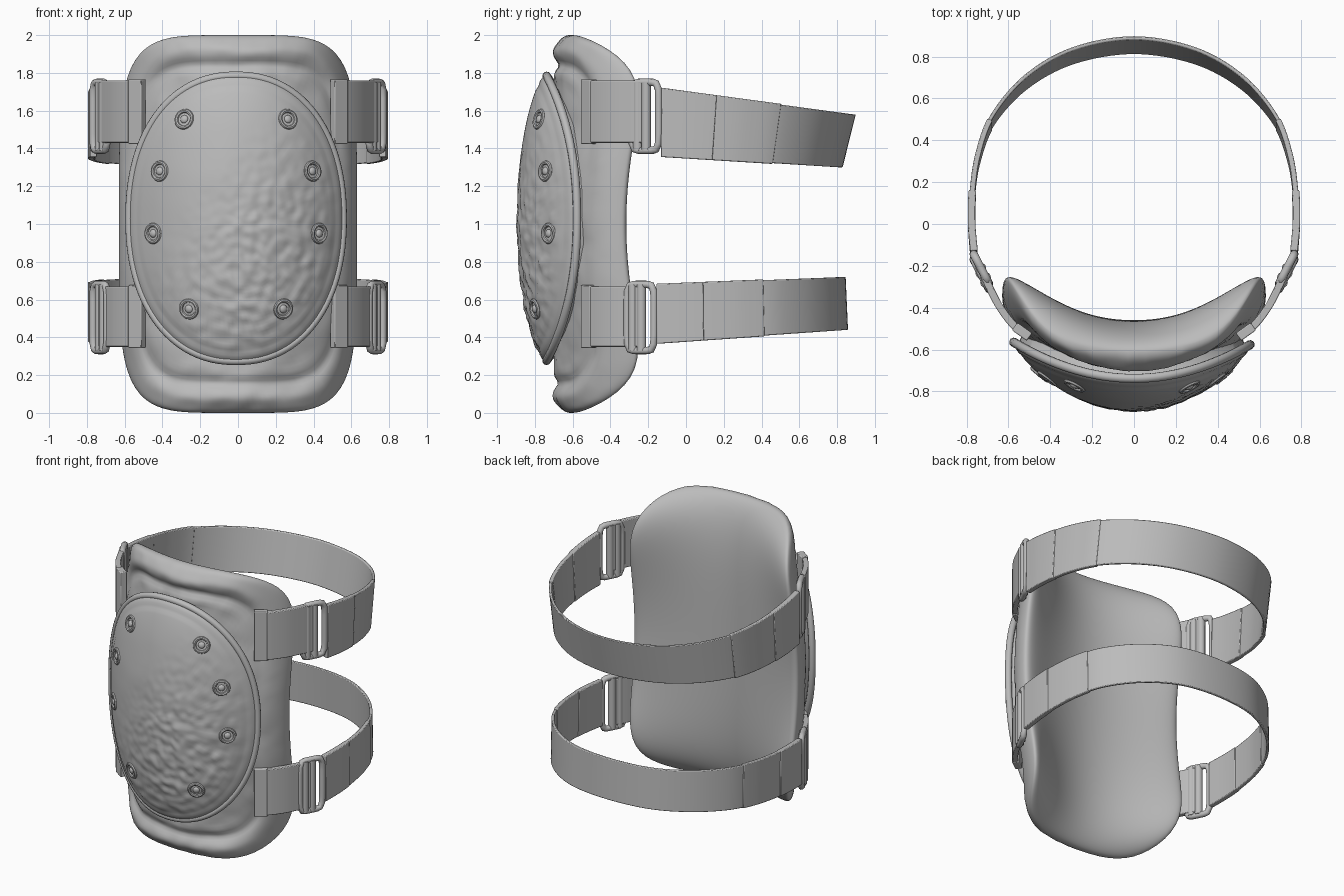
import bpy, bmesh, math
from mathutils import Vector, noise

old = bpy.data.objects.get("Cube")
if old:
    bpy.data.objects.remove(old, do_unlink=True)

grey = bpy.data.materials.new("plain_grey")
grey.use_nodes = True
grey.diffuse_color = (0.5, 0.5, 0.5, 1)
grey.node_tree.nodes["Principled BSDF"].inputs["Base Color"].default_value = (0.5, 0.5, 0.5, 1)


def finish(obj, angle=40):
    obj.data.materials.clear()
    obj.data.materials.append(grey)
    bpy.ops.object.select_all(action='DESELECT')
    obj.select_set(True)
    bpy.context.view_layer.objects.active = obj
    bpy.ops.object.shade_smooth_by_angle(angle=math.radians(angle))
    return obj


def from_bmesh(name, bm, angle=40):
    bmesh.ops.recalc_face_normals(bm, faces=bm.faces)
    mesh = bpy.data.meshes.new(name)
    bm.to_mesh(mesh)
    bm.free()
    obj = bpy.data.objects.new(name, mesh)
    bpy.context.collection.objects.link(obj)
    return finish(obj, angle)


def polar_surface(name, rings, segments, point):
    """Join rings of points around a centre; a ring of radius 0 is one pole."""
    bm = bmesh.new()
    loops = []
    for ring in rings:
        count = 1 if ring[0] < 1e-6 else segments
        loops.append([bm.verts.new(point(ring, 2 * math.pi * i / segments)) for i in range(count)])
    for a, b in zip(loops, loops[1:]):
        for i in range(segments):
            j = (i + 1) % segments
            quad = [a[i % len(a)], a[j % len(a)], b[j % len(b)], b[i % len(b)]]
            bm.faces.new(list(dict.fromkeys(quad)))
    return from_bmesh(name, bm, 60)


def super_round(angle, n):
    c, s = math.cos(angle), math.sin(angle)
    k = (abs(c) ** n + abs(s) ** n) ** (-1 / n)
    return c * k, s * k


def bump(d, width):
    return math.exp(-(d / width) ** 2)


def rough(x, z, scale):
    return noise.noise(Vector((x * scale, 3.7, z * scale)))


# Cushion: curved pad, ends swept forward, rolls at top and bottom
def pad_point(ring, angle):
    r, side = ring
    cu, cv = super_round(angle, 4.8)
    u, v = r * cu, r * cv
    middle = -0.58 - 0.03 * v ** 6 + u * u * (0.235 + 0.24 * v * v - 0.3 * v ** 8)
    x, z = 0.63 * u, 1 + v
    if side < 0:
        y = middle - (0.12 + 0.03 * u * u) * math.sqrt(max(0, 1 - r ** 9))
        y += v * v * (0.035 * bump(r - 0.84, 0.03) - 0.02 * bump(r - 0.92, 0.04))
        y += 0.018 * rough(x, z, 6) * min(1, 4 * (1 - r)) + 0.007 * rough(x, z, 17) * r
    else:
        y = middle + 0.12 * math.sqrt(max(0, 1 - r ** 4))
    return x, y, z


steps = 90
pad_rings = []
for i in range(steps + 1):
    t = 2 * i / steps
    pad_rings.append((abs(math.sin(t * math.pi / 2)), -1 if t <= 1 else 1))
polar_surface("cushion_pad", pad_rings, 144, pad_point)


# Hard front cap: dome on a saddle-shaped rim, with worn lower right
def cap_y(x, r):
    return -0.75 + 0.17 * (x / 0.57) ** 2 - 0.145 * max(0, 1 - r * r) ** 0.7


def cap_point(ring, angle):
    r, back = ring
    cu, cv = super_round(angle, 2.2)
    x, z = -0.01 + 0.565 * r * cu, 1.03 + 0.755 * r * cv
    y = cap_y(x, r) + back
    if not back:
        wear = max(0, min(1, 0.5 + 1.1 * x - 0.9 * (z - 0.9))) * min(1, 6 * (1 - r))
        y += 0.006 * rough(x, z, 6) * (1 - r) + 0.016 * wear * rough(x, z, 22)
        y += 0.008 * bump(r - 0.93, 0.012)
    return x, y, z


cap_rings = [(i / 50, 0) for i in range(51)] + [(0.96, 0.04), (0.92, 0.13)]
polar_surface("knee_cap", cap_rings, 144, cap_point)


def tube(name, points, radius, cyclic=False):
    data = bpy.data.curves.new(name, 'CURVE')
    data.dimensions = '3D'
    data.bevel_depth = radius
    data.bevel_resolution = 3
    data.use_fill_caps = True
    spline = data.splines.new('POLY')
    spline.points.add(len(points) - 1)
    for p, co in zip(spline.points, points):
        p.co = (*co, 1)
    spline.use_cyclic_u = cyclic
    obj = bpy.data.objects.new(name, data)
    bpy.context.collection.objects.link(obj)
    bpy.ops.object.select_all(action='DESELECT')
    obj.select_set(True)
    bpy.context.view_layer.objects.active = obj
    bpy.ops.object.convert(target='MESH')
    return finish(bpy.context.object, 50)


rim = [cap_point((1, 0.012), 2 * math.pi * i / 120) for i in range(120)]
tube("cap_rim", rim, 0.022, True)


# Rivets: raised rings with a button in the middle
def on_cap(x, z):
    r = ((abs(x + 0.01) / 0.565) ** 2.2 + (abs(z - 1.03) / 0.755) ** 2.2) ** (1 / 2.2)
    return Vector((x, cap_y(x, r), z))


for rx, rz in ((0.275, 1.555), (0.405, 1.28), (0.44, 0.95), (0.25, 0.55)):
    for x in (-rx - 0.01, rx - 0.01):
        spot = on_cap(x, rz)
        normal = (on_cap(x + 0.02, rz) - spot).cross(on_cap(x, rz + 0.02) - spot)
        turn = normal.to_track_quat('Z', 'Y').to_euler()
        bpy.ops.mesh.primitive_torus_add(location=spot, rotation=turn, major_radius=0.045,
                                         minor_radius=0.011, major_segments=28, minor_segments=8)
        bpy.context.object.name = "rivet_ring"
        finish(bpy.context.object)
        bpy.ops.mesh.primitive_uv_sphere_add(location=spot, rotation=turn, radius=0.022,
                                             segments=16, ring_count=8)
        bpy.context.object.scale.z = 0.6
        bpy.context.object.name = "rivet_button"
        finish(bpy.context.object)


# Straps: flat bands swept along a plan path
def smooth_path(pts, per=8):
    pts = [Vector(p) for p in pts]
    ext = [2 * pts[0] - pts[1]] + pts + [2 * pts[-1] - pts[-2]]
    out = []
    for a, b, c, d in zip(ext, ext[1:], ext[2:], ext[3:]):
        for i in range(per):
            t = i / per
            out.append(0.5 * (2 * b + (c - a) * t + (2 * a - 5 * b + 4 * c - d) * t * t
                              + (3 * b - a - 3 * c + d) * t ** 3))
    return out + [pts[-1]]


def band(name, path, edges, thick, tilt=0):
    """edges(y) gives bottom and top height; tilt leans the top edge back."""
    bm = bmesh.new()
    rows = []
    for i, p in enumerate(path):
        d = path[min(i + 1, len(path) - 1)] - path[max(i - 1, 0)]
        n = Vector((d.y, -d.x)).normalized() * thick / 2
        low, high = edges(p.y)
        lean = tilt * (p.y + 0.2)
        rows.append([bm.verts.new((p.x + s * n.x, p.y + s * n.y + k * lean, z))
                     for s, z, k in ((-1, low, -1), (1, low, -1), (1, high, 1), (-1, high, 1))])
    for a, b in zip(rows, rows[1:]):
        for i in range(4):
            j = (i + 1) % 4
            bm.faces.new((a[i], a[j], b[j], b[i]))
    bm.faces.new(rows[0])
    bm.faces.new(rows[-1])
    obj = from_bmesh(name, bm)
    mod = obj.modifiers.new("soft_edge", 'BEVEL')
    mod.width, mod.segments = 0.005, 2


def strap_set(name, start, end, tab, buckle, tilt, shift):
    def edges(y):
        t = max(0, min(1, y + 0.15))
        return tuple(a + (b - a) * t for a, b in zip(start, end))

    half = [(0.765, -0.13 + shift), (0.776, 0), (0.772, 0.15), (0.745, 0.32), (0.675, 0.5),
            (0.515, 0.68), (0.29, 0.805)]
    loop = half + [(0, 0.855 + shift / 2)] + [(-x, y) for x, y in reversed(half)]
    path = smooth_path(loop)
    band(name + "_strap", path, edges, 0.018, tilt)
    low, high = buckle
    zc, hh = (low + high) / 2, (high - low) / 2 - 0.02
    mid = Vector((0.73, -0.215 + shift))
    run = Vector((0.46, 0.89)).normalized()
    for side in (1, -1):
        label = name + ("_left" if side > 0 else "_right")

        def flip(pts):
            return [Vector((side * p[0], p[1])) for p in pts]

        def place(s, z):
            p = mid + run * s
            return side * p.x, p.y, zc + z

        # Overlapping strap layers that step down toward the back
        for limit, thick in ((0.5 + shift * 3, 0.026), (0.17 + shift * 2.5, 0.036)):
            part = [p for p in path if p.x * side > 0 and p.y < limit]
            band(label + "_layer", part, lambda y: (edges(y)[0] - 0.004, edges(y)[1] + 0.004),
                 thick, tilt)
        # Sewn tab hugging the cushion
        plan = [(0.5, -0.54), (0.57, -0.49), (0.64, -0.4), (0.69, -0.305), tuple(mid)]
        band(label + "_tab", smooth_path(flip(plan), 5), lambda y: tab, 0.035)
        band(label + "_tab_patch", smooth_path(flip(plan[:2]), 3),
             lambda y: (tab[0] - 0.006, tab[1] + 0.006), 0.045)
        # Buckle: rounded frame with two bars
        frame = []
        for i in range(32):
            cu, cv = super_round(2 * math.pi * (i + 0.5) / 32, 7)
            frame.append(place(0.08 * cu, hh * cv))
        tube(label + "_buckle_frame", frame, 0.02, True)
        tube(label + "_buckle_bar", [place(0.005, -hh), place(0.005, hh)], 0.026)
        tube(label + "_buckle_ridge", [place(-0.045, -hh), place(-0.045, hh)], 0.026)


strap_set("upper", (1.36, 1.72), (1.3, 1.58), (1.43, 1.76), (1.37, 1.77), 0.033, 0)
strap_set("lower", (0.37, 0.68), (0.44, 0.72), (0.35, 0.67), (0.31, 0.70), -0.006, -0.025)
